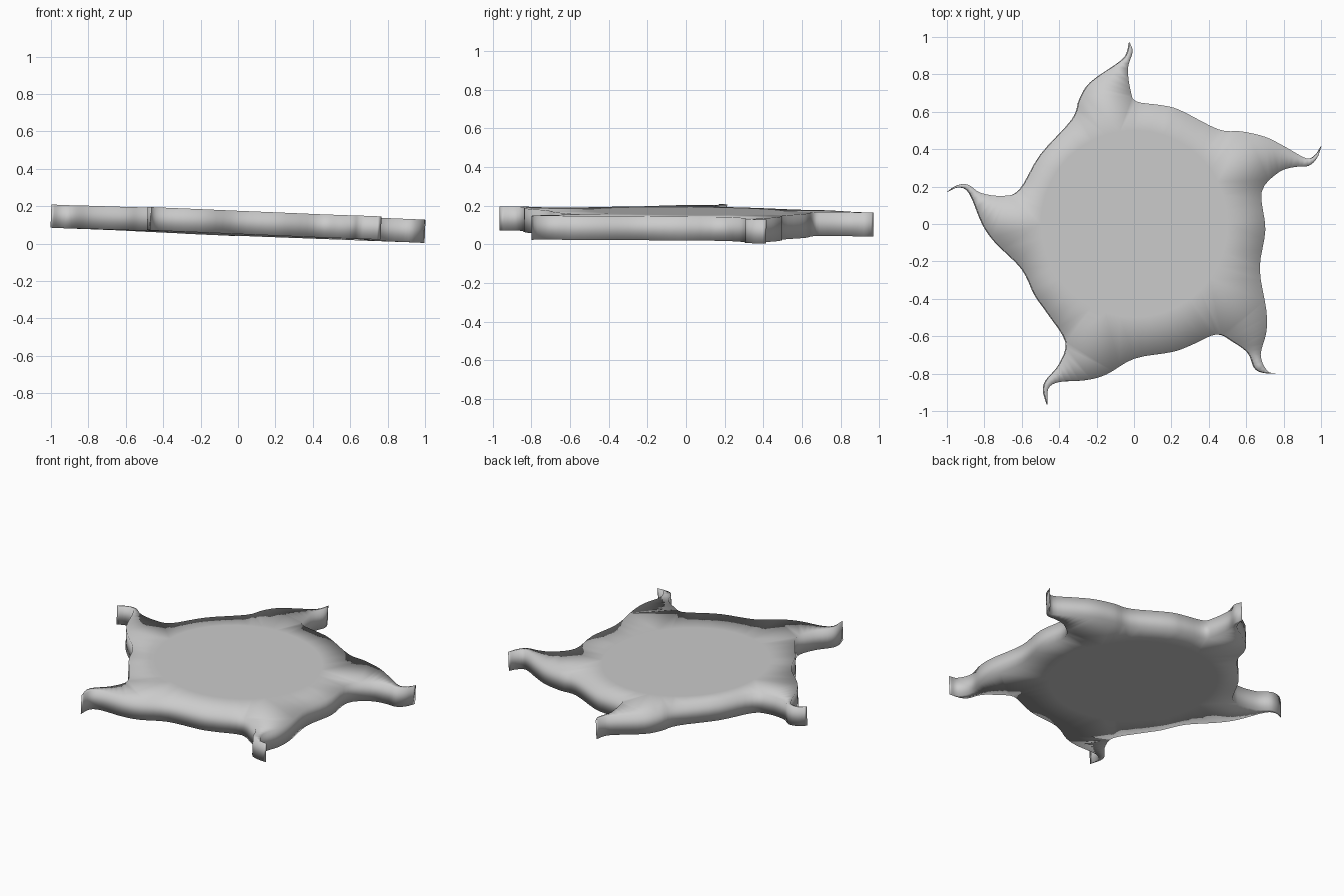
import bpy
import bmesh
import math
from mathutils import Vector

cube = bpy.data.objects.get("Cube")
if cube:
    bpy.data.objects.remove(cube, do_unlink=True)

THICKNESS = 0.124
CORE_RADIUS = 0.5
CORE_SIDES = 40
STEPS = 4

# Outline edges, clockwise from the back tip; each runs from one hooked tip to the next
back_left_edge = [(-.025, .97), (-.01, .92), (-.035, .83), (-.02, .71), (.01, .655), (.14, .635), (.24, .61),
                  (.45, .505), (.57, .495), (.7, .465), (.81, .41), (.92, .35), (.97, .37), (1, .415)]
left_edge = [(1, .415), (.975, .35), (.93, .31), (.86, .305), (.77, .275), (.68, .17), (.7, -.03),
             (.67, -.24), (.705, -.46), (.705, -.58), (.675, -.7), (.71, -.785), (.765, -.8)]
front_edge = [(.765, -.8), (.69, -.795), (.645, -.77), (.61, -.69), (.53, -.63), (.44, -.59), (.3, -.65),
              (.2, -.685), (0, -.72), (-.15, -.805), (-.26, -.835), (-.4, -.845), (-.46, -.88), (-.465, -.965)]
right_edge = [(-.465, -.965), (-.485, -.89), (-.47, -.835), (-.4, -.75), (-.365, -.63), (-.46, -.48), (-.53, -.38),
              (-.6, -.24), (-.74, -.1), (-.81, 0), (-.88, .165), (-.94, .195), (-1, .17)]
back_right_edge = [(-1, .17), (-.95, .205), (-.89, .21), (-.82, .165), (-.7, .15), (-.61, .185), (-.5, .37),
                   (-.33, .56), (-.29, .67), (-.23, .76), (-.08, .865), (-.04, .91), (-.025, .97)]


def smooth_path(points):
    """Catmull-Rom curve through the points, leaving out the last one."""
    pts = [Vector(p) for p in points]
    pts = [2 * pts[0] - pts[1]] + pts + [2 * pts[-1] - pts[-2]]
    path = []
    for a, b, c, d in zip(pts, pts[1:], pts[2:], pts[3:]):
        for i in range(STEPS):
            t = i / STEPS
            path.append(b + 0.5 * t * (c - a + t * (2 * a - 5 * b + 4 * c - d
                                                   + t * (3 * (b - c) + d - a))))
    return path


def add_loop(bm, points):
    verts = [bm.verts.new((p.x, p.y, 0)) for p in points]
    edges = [bm.edges.new((v, verts[i - 1])) for i, v in enumerate(verts)]
    return verts, edges


# Flat sheet: a round core surrounded by a filled star outline
bm = bmesh.new()
outline = []
for edge in (back_left_edge, left_edge, front_edge, right_edge, back_right_edge):
    outline += smooth_path(edge)
rim_verts, rim_edges = add_loop(bm, outline)
angles = [math.tau * i / CORE_SIDES for i in range(CORE_SIDES)]
core_verts, core_edges = add_loop(bm, [Vector((math.cos(a), math.sin(a))) * CORE_RADIUS for a in angles])
bmesh.ops.triangle_fill(bm, edges=rim_edges + core_edges, use_beauty=True, normal=(0, 0, 1))
if not any(set(f.verts) <= set(core_verts) for f in bm.faces):
    centre = bm.verts.new((0, 0, 0))
    for i, v in enumerate(core_verts):
        bm.faces.new((core_verts[i - 1], v, centre))
bmesh.ops.recalc_face_normals(bm, faces=bm.faces)
if sum(f.normal.z * f.calc_area() for f in bm.faces) < 0:
    bmesh.ops.reverse_faces(bm, faces=bm.faces)

# Slight tilt, highest at the right
for v in bm.verts:
    v.co.z = 0.108 - 0.04 * v.co.x - 0.007 * v.co.y
for f in bm.faces:
    f.smooth = True

mesh = bpy.data.meshes.new("star_plate")
bm.to_mesh(mesh)
bm.free()
star = bpy.data.objects.new("star_plate", mesh)
bpy.context.collection.objects.link(star)

# Give the sheet its thickness
solid = star.modifiers.new("Thickness", "SOLIDIFY")
solid.thickness = THICKNESS
solid.offset = 0

# Single grey material
grey = bpy.data.materials.new("light_grey")
grey.use_nodes = True
colour = (0.6, 0.6, 0.6, 1)
grey.diffuse_color = colour
grey.node_tree.nodes["Principled BSDF"].inputs["Base Color"].default_value = colour
mesh.materials.append(grey)
